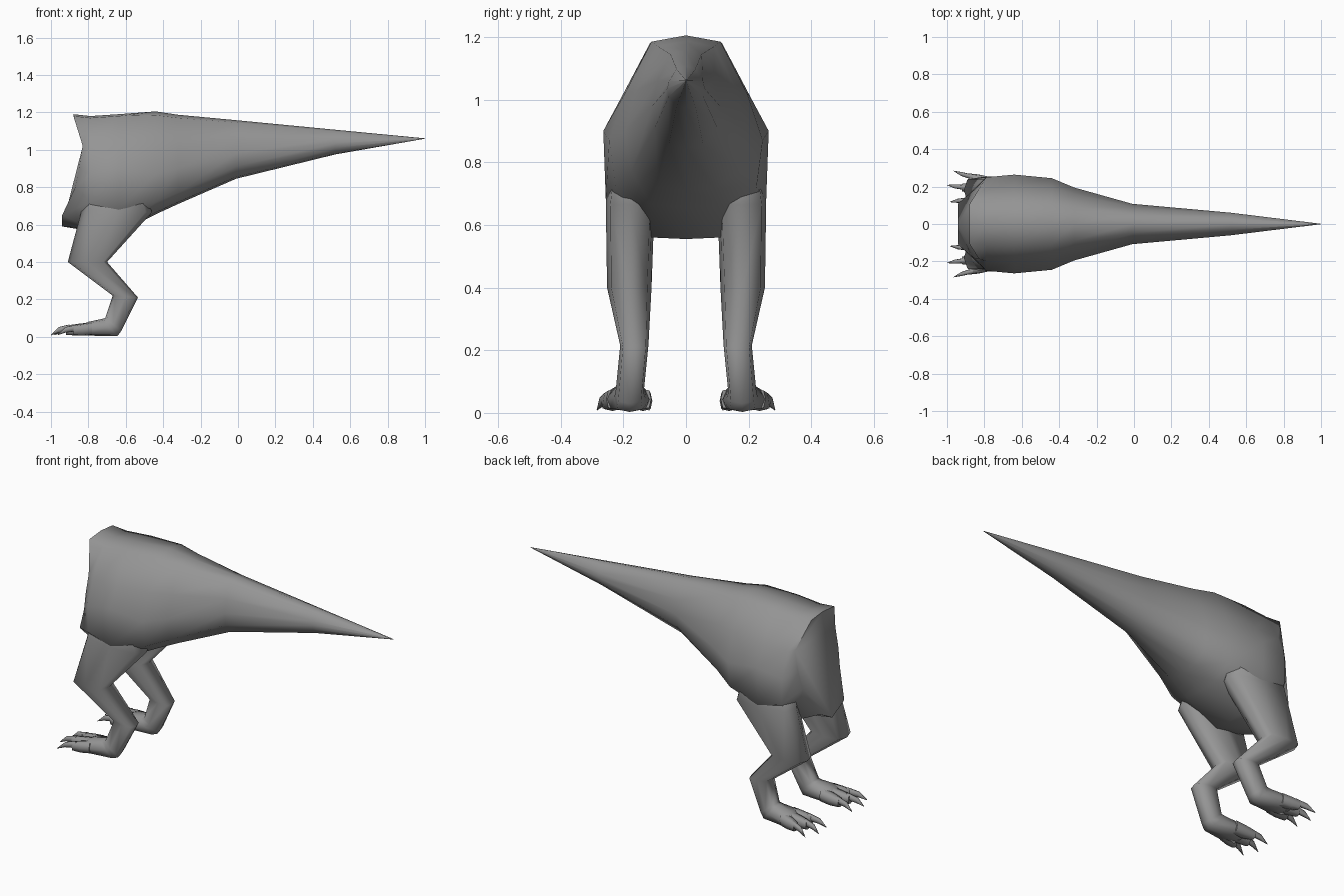
import bpy, bmesh, math
from mathutils import Vector

if "Cube" in bpy.data.objects:
    bpy.data.objects.remove(bpy.data.objects["Cube"])

grey = bpy.data.materials.new("dark_grey")
grey.diffuse_color = (.3, .3, .3, 1)
grey.use_nodes = True
grey.node_tree.nodes["Principled BSDF"].inputs["Base Color"].default_value = grey.diffuse_color


def loft(name, rings, cap_start=True, cap_end=True, angle=75):
    """Skin a list of equal closed rings into one smooth shaded object."""
    bm = bmesh.new()
    loops = [[bm.verts.new(p) for p in ring] for ring in rings]
    n = len(loops[0])
    for a, b in zip(loops, loops[1:]):
        for i in range(n):
            j = (i + 1) % n
            bm.faces.new((a[i], a[j], b[j], b[i]))
    if cap_start:
        bm.faces.new(loops[0][::-1])
    if cap_end:
        bm.faces.new(loops[-1])
    bmesh.ops.recalc_face_normals(bm, faces=bm.faces)
    mesh = bpy.data.meshes.new(name)
    bm.to_mesh(mesh)
    bm.free()
    mesh.materials.append(grey)
    ob = bpy.data.objects.new(name, mesh)
    bpy.context.collection.objects.link(ob)
    bpy.ops.object.select_all(action='DESELECT')
    ob.select_set(True)
    bpy.context.view_layer.objects.active = ob
    bpy.ops.object.shade_smooth_by_angle(angle=math.radians(angle))
    return ob


def oval(front, back, y0, y1, n=8):
    """Ring spanning two side-view points (x, z) and a y range."""
    f = Vector((front[0], 0, front[1]))
    b = Vector((back[0], 0, back[1]))
    mid, half = (f + b) / 2, (f - b) / 2
    ring = []
    for i in range(n):
        t = 2 * math.pi * i / n
        k = 1.15 if i % 2 else 1.0
        p = mid + half * math.cos(t) * k
        p.y = (y0 + y1) / 2 + (y1 - y0) / 2 * math.sin(t) * k
        ring.append(p)
    return ring


def mirrored(half):
    """Complete a half section running from the top to the bottom centre."""
    return half + [(x, -y, z) for x, y, z in half[-2:0:-1]]


# body, hips and tail: cut off at the front, tapering to the tail tip
front_edge = [(-.88, 0, 1.19), (-.88, .105, 1.18), (-.83, .185, 1.02), (-.85, .185, .90),
              (-.87, .17, .80), (-.94, .11, .65), (-.94, 0, .59)]
sections = {
    -.79: [(0, 1.18), (.11, 1.17), (.2, 1.01), (.25, .87), (.25, .72), (.12, .58), (0, .565)],
    -.64: [(0, 1.19), (.115, 1.18), (.205, 1.01), (.264, .90), (.256, .68), (.11, .56), (0, .555)],
    -.44: [(0, 1.205), (.11, 1.185), (.195, 1.02), (.245, .87), (.225, .72), (.11, .665), (0, .655)],
    -.32: [(0, 1.187), (.09, 1.17), (.16, 1.03), (.195, .90), (.175, .77), (.09, .72), (0, .71)],
    -.01: [(0, 1.158), (.05, 1.145), (.09, 1.06), (.108, .98), (.1, .91), (.055, .855), (0, .845)],
    .52: [(0, 1.107), (.03, 1.097), (.054, 1.06), (.06, 1.035), (.055, 1.01), (.03, .98), (0, .975)],
}
rings = [mirrored(front_edge)]
for x, pts in sections.items():
    rings.append(mirrored([(x, y, z) for y, z in pts]))
# tail tip
rings.append([(1.0, .001 * math.sin(t), 1.06 + .001 * math.cos(t))
              for t in [2 * math.pi * k / 12 for k in range(12)]])
loft("body_and_tail", rings)

# leg outline from inside the hip down to the ball of the foot
leg = [
    ((-.80, .86), (-.52, .86), .08, .235),
    ((-.835, .68), (-.46, .665), .10, .256),
    ((-.91, .40), (-.70, .40), .11, .252),
    ((-.67, .22), (-.535, .21), .12, .21),
    ((-.71, .10), (-.625, .03), .135, .225),
    ((-.73, .095), (-.645, .003), .13, .23),
    ((-.80, .08), (-.79, .006), .115, .255),
    ((-.85, .06), (-.85, .008), .125, .25),
]
# toe: start (x, y), end (x, y), claw tip (x, y)
toes = [
    ((-.78, .145), (-.90, .130), (-.985, .118)),
    ((-.78, .185), (-.92, .195), (-.999, .208)),
    ((-.78, .220), (-.88, .250), (-.965, .284)),
]

for side, s in (("left", 1), ("right", -1)):
    def put(ring):
        return [(p[0], s * p[1], p[2]) for p in ring]

    loft(side + "_leg", [put(oval(*r)) for r in leg], angle=110)
    for i, (a, b, c) in enumerate(toes):
        def slab(x, y, w, z0, z1):
            return put(oval((x, z1), (x, z0), y - w, y + w))

        # toe, then a narrower hooked claw
        loft(f"{side}_toe_{i}", [slab(*a, .034, .01, .078),
                                 slab((a[0] + b[0]) / 2, (a[1] + b[1]) / 2, .03, .006, .07),
                                 slab(*b, .02, .01, .06)])
        mx, my = (b[0] + c[0]) / 2, (b[1] + c[1]) / 2
        loft(f"{side}_claw_{i}", [slab(b[0] + .02, b[1], .014, .03, .066),
                                  slab(mx, my, .011, .022, .052),
                                  slab(*c, .001, .008, .011)])
